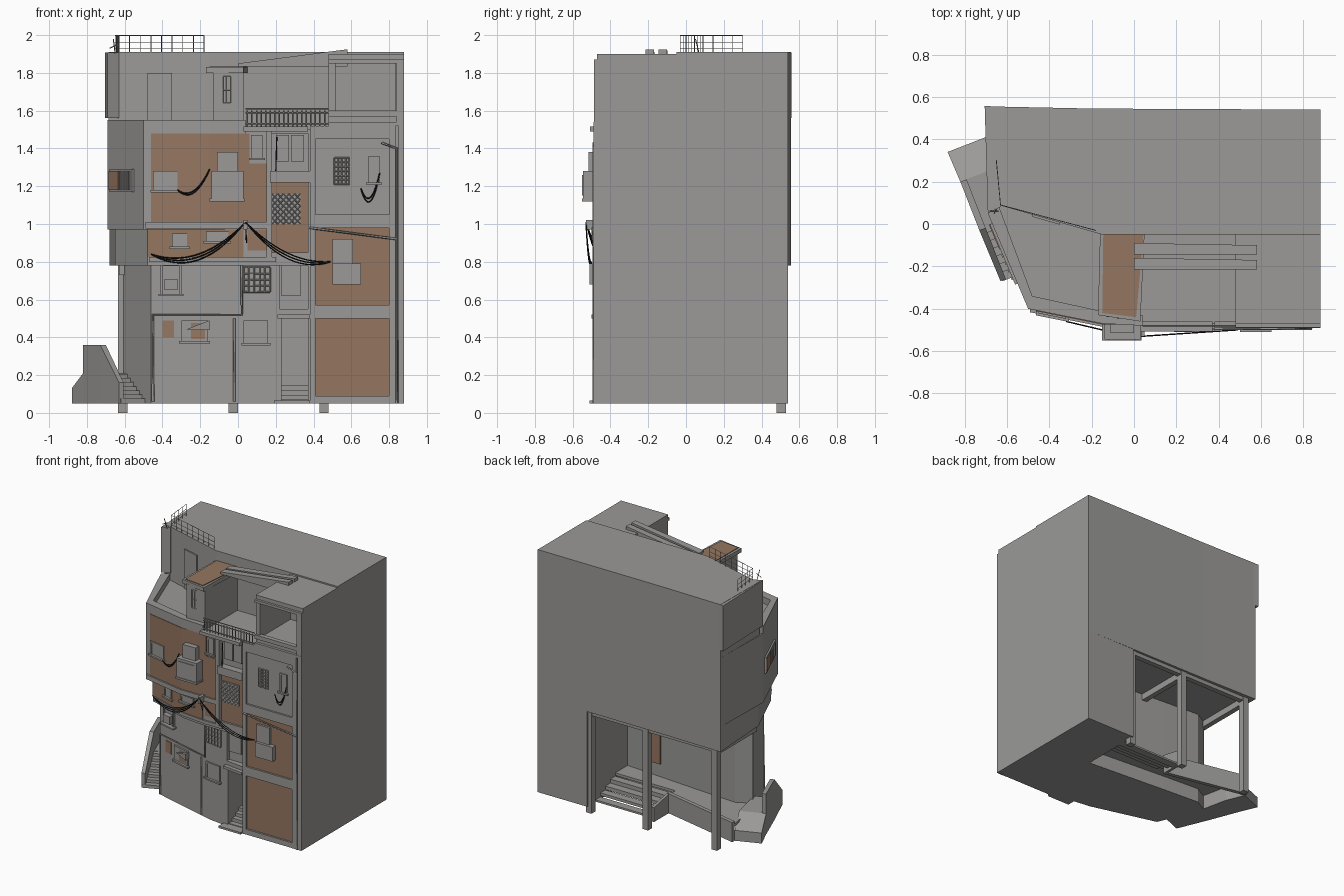
import bpy, bmesh, math
from mathutils import Vector

cube = bpy.data.objects.get("Cube")
if cube:
    bpy.data.objects.remove(cube, do_unlink=True)


def material(name, r, g, b):
    mat = bpy.data.materials.new(name)
    mat.use_nodes = True
    mat.diffuse_color = (r, g, b, 1)
    shader = next(n for n in mat.node_tree.nodes if n.type == "BSDF_PRINCIPLED")
    shader.inputs["Base Color"].default_value = (r, g, b, 1)
    return mat


GREY = material("concrete grey", .325, .32, .31)
ORANGE = material("orange plaster", .3, .18, .115)
BLACK = material("black cable", .01, .01, .01)

# Plan line of the front wall on each storey
GROUND = [(-.46, -.29), (.06, -.43), (.38, -.47), (.88, -.47)]
MIDDLE = [(-.48, -.345), (-.15, -.45), (.05, -.47), (.88, -.47)]
UPPER = [(-.5, -.4), (-.15, -.47), (.88, -.47)]


def prism(name, pts, bottom, top, mat=GREY):
    """Upright solid over a plan outline; top is one height or one per corner."""
    tops = top if isinstance(top, (list, tuple)) else [top] * len(pts)
    bm = bmesh.new()
    low = [bm.verts.new((x, y, bottom)) for x, y in pts]
    high = [bm.verts.new((x, y, z)) for (x, y), z in zip(pts, tops)]
    bm.faces.new(low[::-1])
    bm.faces.new(high)
    for i in range(len(pts)):
        j = (i + 1) % len(pts)
        bm.faces.new((low[i], low[j], high[j], high[i]))
    bmesh.ops.recalc_face_normals(bm, faces=bm.faces)
    mesh = bpy.data.meshes.new(name)
    bm.to_mesh(mesh)
    bm.free()
    mesh.materials.append(mat)
    obj = bpy.data.objects.new(name, mesh)
    bpy.context.collection.objects.link(obj)
    return obj


def box(name, x0, x1, y0, y1, z0, z1, mat=GREY):
    return prism(name, [(x0, y0), (x1, y0), (x1, y1), (x0, y1)], z0, z1, mat)


def carve(obj, x0, x1, y0, y1, z0, z1):
    """Cut a box-shaped recess out of a solid."""
    cutter = box("cutter", x0, x1, y0, y1, z0, z1)
    cutter.hide_render = True
    mod = obj.modifiers.new("recess", "BOOLEAN")
    mod.operation, mod.solver, mod.object = "DIFFERENCE", "EXACT", cutter
    bpy.context.view_layer.objects.active = obj
    bpy.ops.object.modifier_apply(modifier=mod.name)
    bpy.data.objects.remove(cutter, do_unlink=True)


def profile(z):
    return GROUND if z < .79 else MIDDLE if z < .97 else UPPER


def on_wall(x, z, depth=0):
    """Point in front of the wall at a given place."""
    line = profile(z)
    for (xa, ya), (xb, yb) in zip(line, line[1:]):
        if x <= xb:
            break
    return (x, ya + (yb - ya) * (x - xa) / (xb - xa) - depth, z)


def plate(name, x0, x1, z0, z1, depth, mat=GREY):
    """Part lying on the bent front wall."""
    xs = [x0] + [x for x, y in profile(z0) if x0 < x < x1] + [x1]
    outer = [on_wall(x, z0, depth)[:2] for x in xs]
    inner = [on_wall(x, z0, -.01)[:2] for x in reversed(xs)]
    return prism(name, outer + inner, z0, z1, mat)


def window(name, x0, x1, z0, z1, depth=.012, rim=.012):
    """Frame of four bars around a pane."""
    plate(name + "_pane", x0, x1, z0, z1, .007)
    plate(name + "_left_jamb", x0, x0 + rim, z0, z1, depth)
    plate(name + "_right_jamb", x1 - rim, x1, z0, z1, depth)
    plate(name + "_sill", x0 - rim, x1 + rim, z0 - rim, z0, depth * 2)
    plate(name + "_head", x0, x1, z1 - rim, z1, depth)


def side_plate(name, x0, x1, z0, z1, depth, mat=GREY):
    """Part lying on the slanted side wall."""
    a, b = [Vector((x, -.4 + (-.5 - x) * 2.37)) for x in (x0, x1)]
    out = Vector((-.92, -.39))
    pts = [a + out * depth, b + out * depth, b - out * .01, a - out * .01]
    return prism(name, [tuple(p) for p in pts], z0, z1, mat)


def tubes(name, paths, radius, mat=GREY):
    data = bpy.data.curves.new(name, "CURVE")
    data.dimensions = "3D"
    data.bevel_depth = radius
    data.bevel_resolution = 0
    data.use_fill_caps = True
    for path in paths:
        spline = data.splines.new("POLY")
        spline.points.add(len(path) - 1)
        for point, co in zip(spline.points, path):
            point.co = (*co, 1)
    data.materials.append(mat)
    bpy.context.collection.objects.link(bpy.data.objects.new(name, data))


def sagging(a, b, sag, steps=14):
    a, b = Vector(a), Vector(b)
    return [a.lerp(b, i / steps) - Vector((0, 0, 4 * sag * (i / steps) * (1 - i / steps)))
            for i in range(steps + 1)]


# Storeys, growing outwards on the slanted side
ground = prism("ground_storey", GROUND + [(.88, .54), (.46, .54), (.46, .05), (-.2, .1), (-.5, .12), (-.61, .06)],
               .05, .8)
BACK = [(.88, .54), (-.2, .545), (-.68, .555)]
middle = prism("middle_storey", MIDDLE + BACK + [(-.65, .05)], .78, .97)
upper = prism("upper_storey", UPPER + BACK + [(-.69, .05)], .97, 1.5)
prism("top_storey", [(.88, -.05)] + BACK + [(-.685, .09), (-.64, .09), (-.15, -.05)], 1.5, 1.91)
prism("top_side_overhang", [(-.705, .558), (-.64, .553), (-.63, .08), (-.69, .05)], 1.56, 1.908)

# Recesses of the entrance, the stairwell bay and small windows
carve(ground, .23, .37, -.6, -.2, .0, .5)
carve(ground, .22, .37, -.6, -.42, .55, .82)
carve(middle, .18, .37, -.6, -.45, .85, .98)
carve(upper, .18, .37, -.6, -.45, .96, 1.22)
carve(upper, .18, .37, -.6, -.44, 1.28, 1.48)
box("stairwell_panel", .18, .37, -.455, -.44, .85, 1.22, ORANGE)
for i in range(4):
    box("entrance_step", .23, .37, -.44 + i * .04, -.2, .05, .07 + i * .025)
plate("entrance_lintel", .21, .38, .5, .52, .03)
box("threshold", .19, .38, -.51, -.43, .05, .065)

# Loggia at the top corner
loggia = box("loggia", .48, .88, -.47, -.04, 1.49, 1.9)
carve(loggia, .515, .835, -.6, -.1, 1.58, 1.85)
box("loggia_ledge", .48, .88, -.49, -.46, 1.52, 1.54)
box("loggia_parapet_cap", .48, .86, -.485, -.45, 1.57, 1.6)
box("loggia_head", .48, .88, -.488, -.46, 1.85, 1.87)
box("loggia_post", .84, .88, -.488, -.46, 1.52, 1.86)

# Roof tower with plastered roof and loose planks
box("roof_tower", -.13, .03, -.44, -.04, 1.49, 1.81)
prism("tower_roof", [(-.17, -.43), (.03, -.46), (.05, -.04), (-.16, -.04)], 1.8, 1.83)
prism("tower_roof_plaster", [(-.15, -.42), (.01, -.44), (.045, -.05), (-.145, -.05)], 1.825, 1.835, ORANGE)
tubes("tower_window_bars", [[(-.08, -.442, z), (-.04, -.442, z)] for z in (1.64, 1.71, 1.78)]
      + [[(x, -.442, 1.64), (x, -.442, 1.78)] for x in (-.08, -.06, -.04)], .003)
for y in (-.12, -.19):
    prism("roof_plank", [(0, y - .025), (.58, y - .025), (.58, y + .02), (0, y + .03)],
          1.835, [1.85, 1.925, 1.925, 1.85])

# Terrace parapet and door
rim_in = [(-.64, .09), (-.48, -.34), (-.16, -.41), (.04, -.43)]
rim_out = [(-.69, .05), (-.5, -.4), (-.15, -.47), (.04, -.48)]
for i in range(3):
    prism("terrace_parapet", [rim_out[i], rim_out[i + 1], rim_in[i + 1], rim_in[i]], 1.48, 1.55)
prism("terrace_door", [(-.48, .034), (-.35, -.003), (-.35, .02), (-.48, .06)], 1.5, 1.8)
plate("terrace_cornice", .03, .37, 1.49, 1.515, .038)

# Balustrade and roof railing
tubes("balustrade", [[(.04, -.48, z), (.48, -.48, z)] for z in (1.53, 1.59, 1.61)]
      + [[(.05 + i * .024, -.48, 1.51), (.05 + i * .024, -.48, 1.6)] for i in range(18)], .004)
rail = [Vector((-.65, .3, 1.9)), Vector((-.63, .09, 1.9)), Vector((-.18, -.03, 1.9))]
posts = [rail[0].lerp(rail[1], i / 4) for i in range(4)] + [rail[1].lerp(rail[2], i / 8) for i in range(9)]
lift = Vector((0, 0, 1))
tubes("roof_railing", [[p + lift * h for p in rail] for h in (.03, .06, .098)]
      + [[p, p + lift * .098] for p in posts], .002)
tubes("antenna", [[(-.65, .07, 1.9), (-.66, .05, 1.98)], [(-.68, .06, 1.93), (-.64, .06, 1.95)]], .003)

# Plastered areas on the front
plate("upper_left_plaster", -.46, .06, 1.01, 1.48, .004, ORANGE)
plate("upper_side_plaster", .06, .15, 1.01, 1.32, .004, ORANGE)
plate("belt_plaster", -.48, .03, .825, .97, .004, ORANGE)
plate("belt_side_plaster", .05, .17, .86, .97, .004, ORANGE)
plate("small_plaster", -.4, -.34, .4, .49, .004, ORANGE)
plate("bay_low_panel", .41, .8, .09, .5, .004, ORANGE)
plate("bay_middle_panel", .41, .8, .57, .98, .004, ORANGE)
plate("bay_high_panel", .41, .8, 1.05, 1.45, .004)

# Raised frame of the right bay and floor bands
for z0, z1 in ((.05, .09), (.5, .57), (.98, 1.05), (1.45, 1.52)):
    plate("bay_band", .38, .83, z0, z1, .018)
for x0, x1 in ((.38, .41), (.8, .835), (.85, .88)):
    plate("bay_post", x0, x1, .05, 1.52, .02)
plate("upper_floor_band", -.49, .17, .975, 1.01, .015)
plate("lower_floor_band", -.47, .2, .8, .825, .012)
plate("stairwell_ledge", .17, .38, 1.22, 1.28, .025)
plate("stairwell_post", .15, .18, .82, 1.5, .015)
side_plate("side_window", -.67, -.55, 1.17, 1.29, .012)
side_plate("side_window_panel", -.67, -.62, 1.18, 1.28, .016, ORANGE)
for i in range(4):
    side_plate("side_window_bar", -.61 + i * .015, -.605 + i * .015, 1.18, 1.28, .018)

# Windows
window("upper_left_window", -.45, -.32, 1.18, 1.28)
window("high_window", .07, .13, 1.35, 1.47)
window("belt_window", -.35, -.27, .88, .95)
window("belt_right_window", -.17, -.05, .91, .96)
window("lower_left_window", -.41, -.3, .63, .79, .02)
window("ground_window", .03, .16, .37, .49)
window("shutter_window", -.3, -.16, .38, .49)
window("bay_window", .69, .75, 1.22, 1.36)
plate("shutter_window_plaster", -.25, -.175, .39, .475, .009, ORANGE)
for x in (.2, .28):
    box("stairwell_window", x, x + .07, -.455, -.43, 1.33, 1.47)
box("lower_stairwell_window", .23, .33, -.435, -.41, .62, .79)

# Oriel boxes, coolers and awnings
plate("cooler", -.14, .03, 1.13, 1.28, .075)
plate("cooler_front", -.12, .01, 1.15, 1.26, .08)
plate("cooler_tray", -.15, .035, 1.12, 1.135, .08)
plate("cooler_hood", -.11, 0, 1.28, 1.38, .045)
plate("window_box", -.39, -.32, .65, .71, .045)
plate("bay_cooler", .5, .65, .68, .79, .04)
plate("bay_shutter", .5, .61, .79, .92, .02)
prism("open_shutter", [(-.28, -.35), (-.15, -.42), (-.15, -.38)], .44, [.44, .49, .49])
plate("vent_block", .03, .17, .64, .77, .008)


# Grilles
def grid(name, x0, x1, z0, z1, nx, nz, depth):
    xs = [x0 + (x1 - x0) * i / nx for i in range(nx + 1)]
    zs = [z0 + (z1 - z0) * i / nz for i in range(nz + 1)]
    tubes(name, [[on_wall(x, z, depth) for z in (z0, z1)] for x in xs]
          + [[on_wall(x, z, depth) for x in (x0, x1)] for z in zs], .004)


grid("bay_grille", .51, .59, 1.21, 1.35, 4, 6, .01)
grid("vent_grille", .03, .17, .64, .77, 5, 4, .01)
box("lattice_back", .18, .33, -.46, -.45, 1.0, 1.16)
bars = []
for k in range(-4, 5):
    lo, hi = max(0, k) / 5, min(5, 5 + k) / 5
    for s in (1, -1):
        bars.append([(.255 + s * (t - .5) * .15, -.462, 1.0 + (t - k / 5) * .16) for t in (lo, hi)])
tubes("lattice", bars, .003)

# Pipes and hanging cables
course = [(-.45, .06), (-.45, .52), (.02, .52), (.02, .78)]
tubes("drain_pipe", [[on_wall(x, z, .01) for x, z in course],
                     [on_wall(-.02, z, .01) for z in (.06, .5)]], .007)
tubes("bay_pipe", [[(.84, -.49, .05), (.84, -.49, 1.4), (.76, -.49, 1.43)],
                   [(.38, -.495, .98), (.84, -.495, .92)]], .006)
hub = (.04, -.53, 1.01)
tubes("cables", [sagging((-.46, -.38, .84), hub, s) for s in (.085, .1, .115)]
      + [sagging(hub, (.49, -.5, .8), s) for s in (.06, .075, .09)]
      + [sagging((-.32, -.46, 1.18), (-.15, -.5, 1.29), s) for s in (.06, .07)]
      + [sagging((.65, -.485, 1.19), (.75, -.485, 1.27), s) for s in (.09, .11)]
      + [[hub, (.045, -.49, .9)], [(.2, -.48, 1.27), (.205, -.48, 1.46)]], .0033, BLACK)
plate("cable_bracket", .03, .05, .97, 1.02, .06)

# Open passage at the back: columns, beams, thin floor and steps, low walls
for x in (.455, -.025, -.61):
    box("column", x - .024, x + .024, .48, .53, 0, .8)
    box("cross_beam", x - .02, x + .02, .04, .5, .73, .79)
box("back_beam", -.63, .46, .485, .525, .75, .79)
prism("passage_floor", [(-.7, .41), (-.64, .05), (-.5, .1), (.46, .04), (.46, .2), (-.05, .2), (-.05, .28)], .16, .18)
for i in range(4):
    box("passage_step", -.05, .46, .2 + i * .06, .26 + i * .06, .12 - i * .023, .155 - i * .03)
prism("passage_low_wall", [(-.7, .41), (-.05, .27), (-.05, .3), (-.7, .44)], .05, .2)
box("passage_side_wall", -.065, -.045, .28, .48, .05, [.2, .2, .16, .16])
box("passage_plaster", .16, .24, .06, .085, .28, .7, ORANGE)

# Outer stair along the slanted side
prism("stair_ramp", [(-.88, .34), (-.7, .41), (-.64, .27), (-.82, .2)], .05, [.13, .13, .21, .21])
prism("stair_landing", [(-.82, .2), (-.64, .27), (-.59, .04), (-.73, -.02)], .05, .21)
prism("stair_wall", [(-.82, .2), (-.73, -.03), (-.7, -.02), (-.79, .21)], .05, .36)
prism("stair_wall_end", [(-.73, -.03), (-.63, -.27), (-.605, -.26), (-.7, -.02)], .05, [.36, .16, .16, .36])
along, across = Vector((-.38, .92)), Vector((.92, .38))
for i in range(7):
    a = Vector((-.62, -.27)) + along * i * .04
    ends = [a, a + across * .15, a + across * .15 + along * .05, a + along * .05]
    prism("stair_step", [tuple(p) for p in ends], .05, .075 + i * .022)
